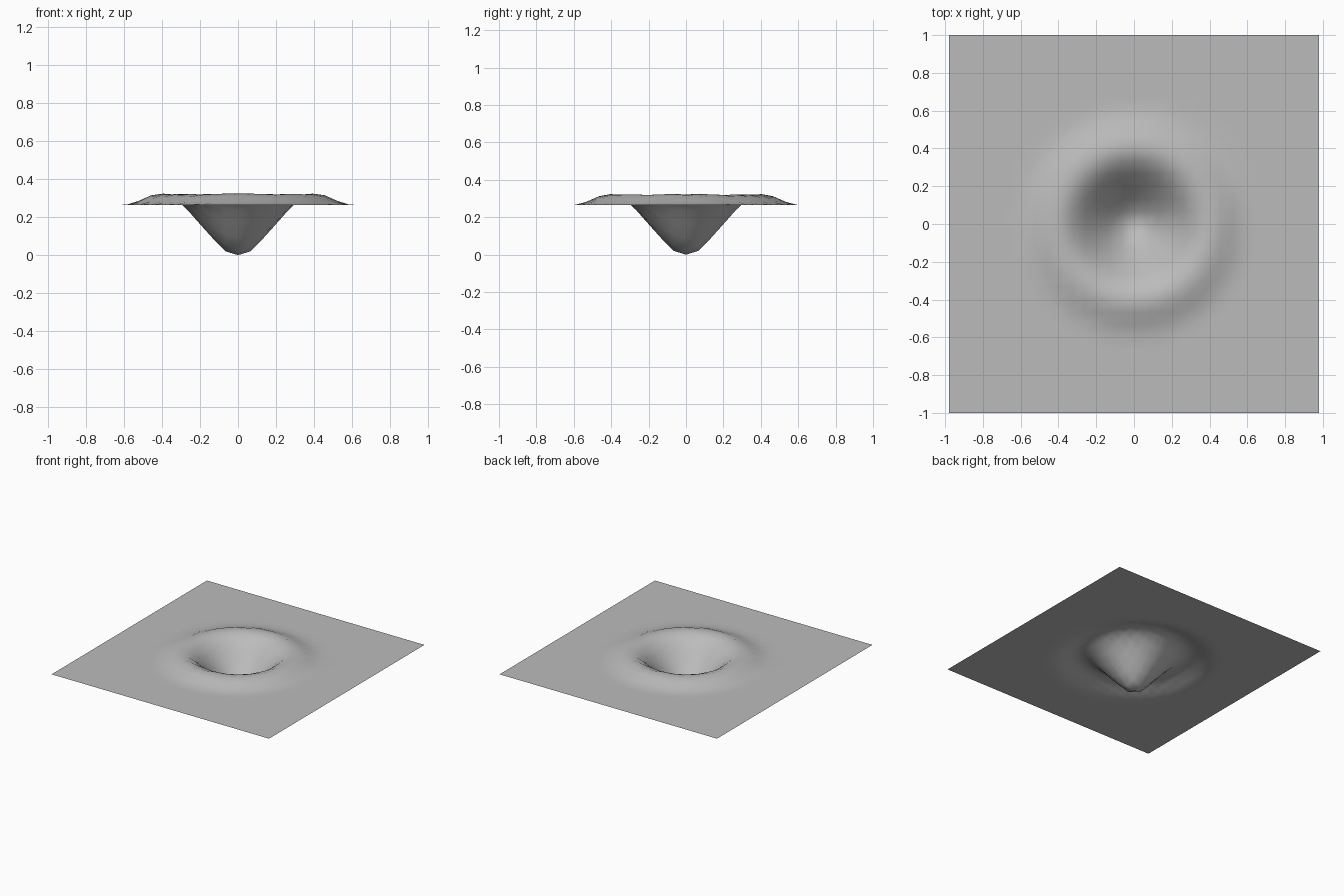
import bpy
import bmesh
import math

cube = bpy.data.objects.get("Cube")
if cube:
    bpy.data.objects.remove(cube, do_unlink=True)

# Radial profile of the crater: (distance from centre, height)
PROFILE = [(0.0, 0.0), (0.066, 0.02), (0.13, 0.085), (0.2, 0.163),
           (0.29, 0.265), (0.34, 0.305), (0.4, 0.325), (0.46, 0.315),
           (0.525, 0.285), (0.59, 0.265)]
HALF_WIDTH, HALF_DEPTH, CELLS = 0.98, 1.0, 30


def crater_height(r):
    for (r0, z0), (r1, z1) in zip(PROFILE, PROFILE[1:]):
        if r <= r1:
            return z0 + (z1 - z0) * (r - r0) / (r1 - r0)
    return PROFILE[-1][1]


# Ground sheet, sunk and raised into a rimmed crater
bm = bmesh.new()
bmesh.ops.create_grid(bm, x_segments=CELLS, y_segments=CELLS, size=1.0)
for v in bm.verts:
    v.co.x *= HALF_WIDTH
    v.co.y *= HALF_DEPTH
    v.co.z = crater_height(math.hypot(v.co.x, v.co.y))
for face in bm.faces:
    face.smooth = True
mesh = bpy.data.meshes.new("crater_ground")
bm.to_mesh(mesh)
bm.free()
ground = bpy.data.objects.new("crater_ground", mesh)
bpy.context.collection.objects.link(ground)

# Plain grey surface
grey = bpy.data.materials.new("grey")
grey.use_nodes = True
colour = (0.5, 0.5, 0.5, 1.0)
grey.diffuse_color = colour
grey.node_tree.nodes["Principled BSDF"].inputs["Base Color"].default_value = colour
mesh.materials.append(grey)
